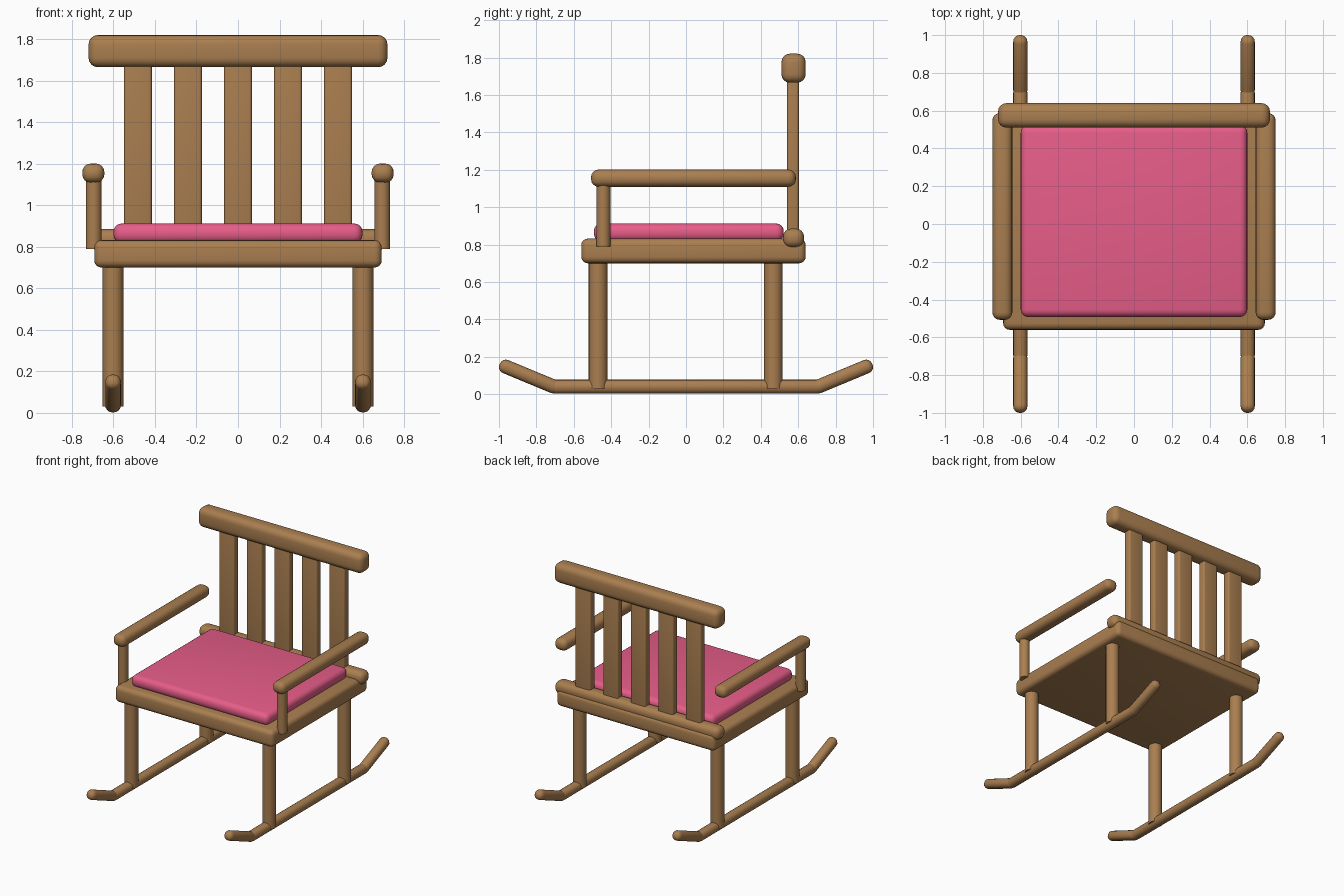
import bpy, math
from mathutils import Vector

if "Cube" in bpy.data.objects:
    bpy.data.objects.remove(bpy.data.objects["Cube"])


def material(name, color):
    m = bpy.data.materials.new(name)
    m.diffuse_color = color
    m.use_nodes = True
    m.node_tree.nodes["Principled BSDF"].inputs["Base Color"].default_value = m.diffuse_color
    return m


WOOD = material("wood", (0.40, 0.21, 0.08, 1))
PINK = material("cushion_pink", (0.80, 0.11, 0.25, 1))


def finish(ob, name, mat):
    ob.name = name
    ob.data.name = name
    ob.data.materials.append(mat)
    bpy.ops.object.shade_smooth_by_angle(angle=math.radians(40))
    return ob


def rounded_box(name, center, size, bevel, mat=WOOD, tilt=0.0):
    """Box with rounded edges, optionally tilted about x."""
    bpy.ops.mesh.primitive_cube_add(size=1, location=center, rotation=(tilt, 0, 0))
    ob = bpy.context.object
    ob.scale = size
    bpy.ops.object.transform_apply(location=False, rotation=False, scale=True)
    mod = ob.modifiers.new("rounding", 'BEVEL')
    mod.width = bevel
    mod.segments = 4
    bpy.ops.object.modifier_apply(modifier=mod.name)
    return finish(ob, name, mat)


def post(name, x, y, z0, z1, radius):
    """Upright round post."""
    bpy.ops.mesh.primitive_cylinder_add(vertices=24, radius=radius, depth=z1 - z0,
                                        location=(x, y, (z0 + z1) / 2))
    return finish(bpy.context.object, name, WOOD)


# Seat and cushion
rounded_box("seat", (0, 0.04, 0.766), (1.385, 1.2, 0.132), 0.035)
rounded_box("cushion", (0, 0.015, 0.865), (1.2, 1.015, 0.095), 0.04, PINK)

# Backrest: two rails and five slats
rounded_box("top_rail", (0, 0.575, 1.743), (1.44, 0.13, 0.155), 0.045)
rounded_box("lower_rail", (0, 0.575, 0.835), (1.44, 0.112, 0.10), 0.042)
for i in range(5):
    rounded_box(f"back_slat_{i + 1}", ((i - 2) * 0.241, 0.572, 1.26),
                (0.134, 0.062, 0.90), 0.014)

for side, s in (("left", -1), ("right", 1)):
    # Legs
    for end, y in (("front", -0.47), ("rear", 0.467)):
        post(f"{end}_leg_{side}", s * 0.602, y, 0.03, 0.72, 0.05)

    # Armrest on its front post
    post(f"arm_post_{side}", s * 0.695, -0.442, 0.79, 1.15, 0.0375)
    rounded_box(f"armrest_{side}", (s * 0.697, 0.04, 1.155), (0.106, 1.095, 0.092), 0.04)

    # Rocker: straight runner with upturned tips
    x = s * 0.602
    rounded_box(f"rocker_{side}", (x, 0, 0.04), (0.075, 1.46, 0.075), 0.034)
    for end, e in (("front", -1), ("rear", 1)):
        a, b = Vector((x, e * 0.71, 0.042)), Vector((x, e * 0.963, 0.147))
        d = b - a
        tilt = math.atan2(d.z, abs(d.y)) * e
        rounded_box(f"rocker_tip_{end}_{side}", (a + b) / 2,
                    (0.075, d.length + 0.072, 0.075), 0.034, tilt=tilt)
